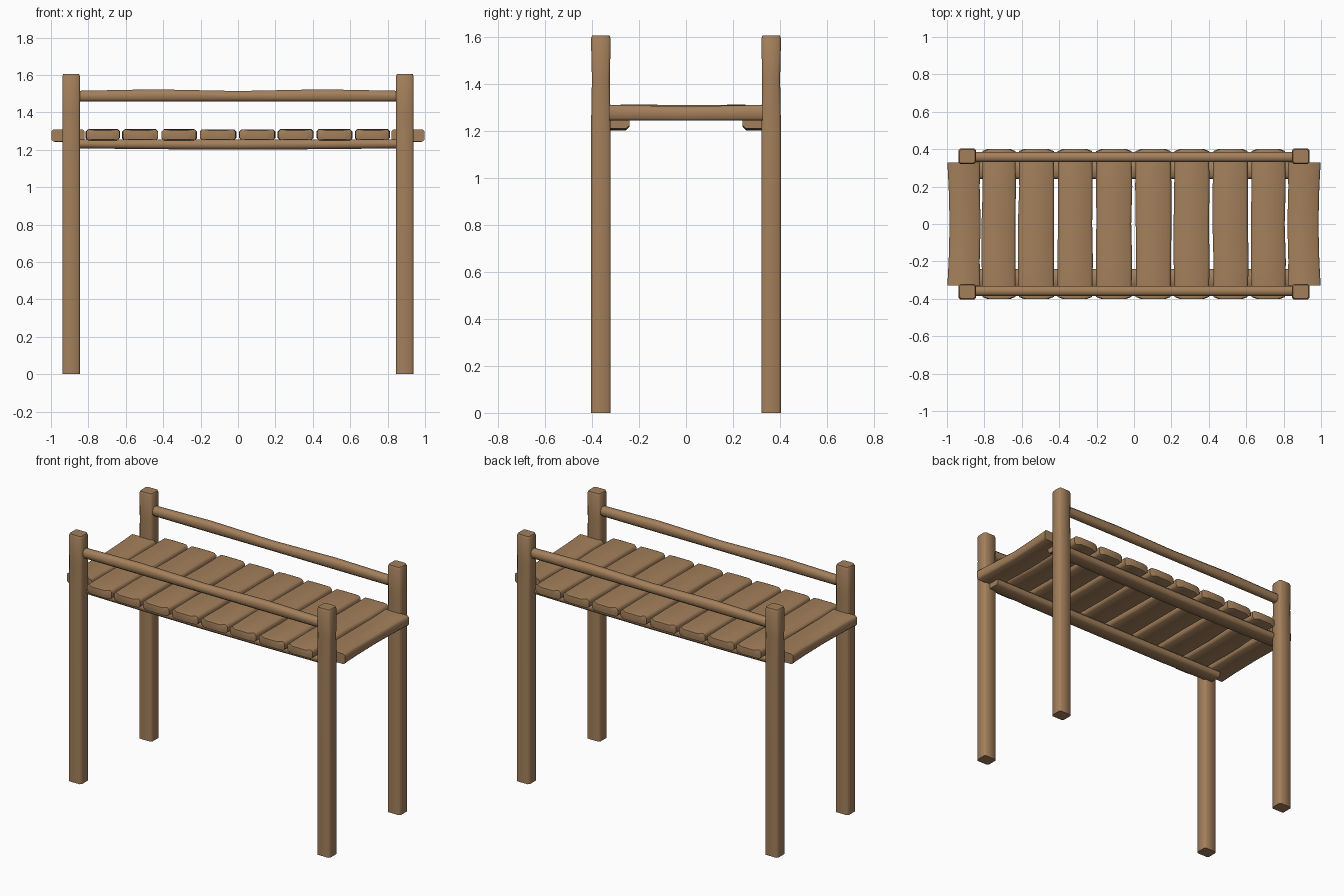
import bpy, bmesh, math, random
from mathutils import Vector

if "Cube" in bpy.data.objects:
    bpy.data.objects.remove(bpy.data.objects["Cube"])

random.seed(4)
wood = bpy.data.materials.new("brown wood")
wood.diffuse_color = (0.37, 0.215, 0.105, 1)
wood.use_nodes = True
wood.node_tree.nodes["Principled BSDF"].inputs["Base Color"].default_value = wood.diffuse_color


def loft(name, axis, stations, chamfer, angle=50):
    """Chamfered bar. Each station: position on axis, centre u, centre v, half u, half v."""
    bm = bmesh.new()
    rings = []
    for p, cu, cv, hu, hv in stations:
        c = min(chamfer, hu * 0.9, hv * 0.9)
        a, b = hu - c, hv - c
        ring = []
        for u, v in ((hu, -b), (hu, b), (a, hv), (-a, hv),
                     (-hu, b), (-hu, -b), (-a, -hv), (a, -hv)):
            u, v = cu + u, cv + v
            co = {"x": (p, u, v), "y": (u, p, v), "z": (u, v, p)}[axis]
            ring.append(bm.verts.new(Vector(co)))
        rings.append(ring)
    for r, s in zip(rings, rings[1:]):
        for i in range(8):
            j = (i + 1) % 8
            bm.faces.new((r[i], r[j], s[j], s[i]))
    bm.faces.new(rings[0])
    bm.faces.new(rings[-1])
    bmesh.ops.recalc_face_normals(bm, faces=bm.faces)
    me = bpy.data.meshes.new(name)
    bm.to_mesh(me)
    bm.free()
    me.materials.append(wood)
    ob = bpy.data.objects.new(name, me)
    bpy.context.collection.objects.link(ob)
    bpy.ops.object.select_all(action='DESELECT')
    ob.select_set(True)
    bpy.context.view_layer.objects.active = ob
    bpy.ops.object.shade_smooth_by_angle(angle=math.radians(angle))
    return ob


def wob(a):
    return random.uniform(-a, a)


# four corner posts, slightly pinched above the seat
for sx, xn in ((-1, "left"), (1, "right")):
    for sy, yn in ((-1, "front"), (1, "back")):
        x, y = sx * 0.892, sy * 0.362
        loft(f"{yn}_{xn}_post", "z", [
            (0, x, y, 0.047, 0.042), (0.6, x, y, 0.047, 0.042),
            (1.2, x, y, 0.047, 0.042), (1.42, x, y, 0.047, 0.038),
            (1.59, x, y, 0.047, 0.042), (1.605, x, y, 0.042, 0.037)], 0.010)

# seat planks with bowed ends
for i, (x0, x1) in enumerate(((-0.815, -0.63), (-0.62, -0.425), (-0.412, -0.22),
                              (-0.206, -0.01), (0.005, 0.2), (0.213, 0.405),
                              (0.42, 0.612), (0.625, 0.812))):
    cx, hx = (x0 + x1) / 2, (x1 - x0) / 2
    st = [(-0.402, cx, 1.28, hx - 0.035, 0.024),
          (-0.390, cx, 1.28, hx - 0.004, 0.029)]
    for y in (-0.2, 0, 0.2):
        st.append((y, cx + wob(0.003), 1.28 + wob(0.002), hx - random.uniform(0, 0.005), 0.029))
    st += [(0.390, cx, 1.28, hx - 0.004, 0.029), (0.402, cx, 1.28, hx - 0.035, 0.024)]
    loft(f"seat_plank_{i + 1}", "y", st, 0.012)

# wider end boards between the posts, slightly sagging
for s, n in ((-1, "left"), (1, "right")):
    loft(f"{n}_end_board", "y", [
        (-0.328, s * 0.91, 1.276, 0.088, 0.033), (-0.2, s * 0.908, 1.275, 0.083, 0.032),
        (0, s * 0.903, 1.272, 0.083, 0.030), (0.2, s * 0.908, 1.275, 0.083, 0.032),
        (0.328, s * 0.91, 1.276, 0.088, 0.033)], 0.010)

# bearers under the seat and handrails above it
for s, n in ((-1, "front"), (1, "back")):
    loft(f"{n}_bearer", "x", [
        (-0.90, s * 0.293, 1.232, 0.053, 0.024), (-0.45, s * 0.293, 1.229, 0.053, 0.026),
        (0, s * 0.293, 1.228, 0.053, 0.027), (0.45, s * 0.293, 1.229, 0.053, 0.026),
        (0.90, s * 0.293, 1.232, 0.053, 0.024)], 0.015)
    loft(f"{n}_handrail", "x", [
        (-0.86, s * 0.358, 1.486, 0.027, 0.029), (-0.45, s * 0.358, 1.490, 0.027, 0.033),
        (0, s * 0.358, 1.486, 0.027, 0.028), (0.45, s * 0.358, 1.490, 0.027, 0.033),
        (0.86, s * 0.358, 1.486, 0.027, 0.029)], 0.015, 60)
